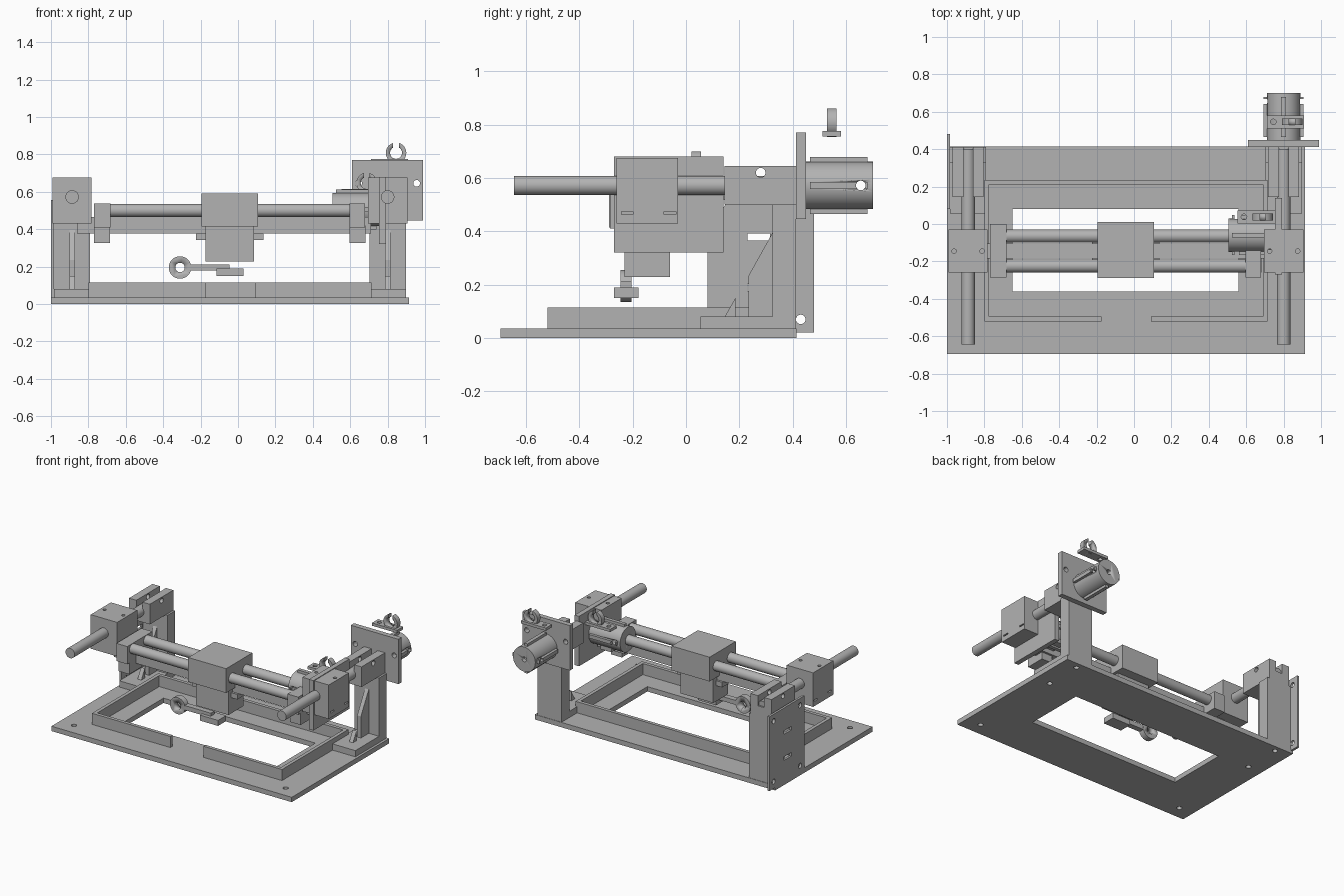
import bpy, bmesh, math
from mathutils import Matrix, Vector

cube = bpy.data.objects.get("Cube")
if cube:
    bpy.data.objects.remove(cube, do_unlink=True)

grey = bpy.data.materials.new("plain_grey")
grey.use_nodes = True
grey.diffuse_color = (0.45, 0.45, 0.45, 1)
grey.node_tree.nodes["Principled BSDF"].inputs["Base Color"].default_value = grey.diffuse_color


def finish(name, bm):
    mesh = bpy.data.meshes.new(name)
    bmesh.ops.recalc_face_normals(bm, faces=bm.faces)
    bm.to_mesh(mesh)
    bm.free()
    mesh.materials.append(grey)
    obj = bpy.data.objects.new(name, mesh)
    bpy.context.collection.objects.link(obj)
    return obj


def box(name, x, y, z):
    bm = bmesh.new()
    bmesh.ops.create_cube(bm, size=1)
    for v in bm.verts:
        v.co = [(r[0] + r[1]) / 2 + c * (r[1] - r[0]) for r, c in zip((x, y, z), v.co)]
    return finish(name, bm)


def rod(name, axis, centre, radius, length, sides=32):
    bm = bmesh.new()
    turn = {"x": Matrix.Rotation(math.pi / 2, 4, "Y"),
            "y": Matrix.Rotation(math.pi / 2, 4, "X"), "z": Matrix()}[axis]
    bmesh.ops.create_cone(bm, cap_ends=True, segments=sides, radius1=radius, radius2=radius,
                          depth=length, matrix=Matrix.Translation(centre) @ turn)
    obj = finish(name, bm)
    bpy.ops.object.select_all(action="DESELECT")
    obj.select_set(True)
    bpy.context.view_layer.objects.active = obj
    bpy.ops.object.shade_smooth_by_angle(angle=math.radians(35))
    return obj


def prism(name, points, shift):
    """Extrude a closed outline of 3D points."""
    bm = bmesh.new()
    face = bm.faces.new([bm.verts.new(p) for p in points])
    new = bmesh.ops.extrude_face_region(bm, geom=[face])["geom"]
    bmesh.ops.translate(bm, vec=shift, verts=[g for g in new if isinstance(g, bmesh.types.BMVert)])
    return finish(name, bm)


def cut(obj, *cutters):
    for c in cutters:
        mod = obj.modifiers.new("cut", "BOOLEAN")
        mod.operation, mod.solver, mod.object = "DIFFERENCE", "EXACT", c
        bpy.context.view_layer.objects.active = obj
        bpy.ops.object.modifier_apply(modifier=mod.name)
        bpy.data.objects.remove(c, do_unlink=True)


def ring(name, x, y, z, outer, inner, depth, gap=0.0):
    """Flat ring facing the front, with an optional gap at the top."""
    obj = rod(name, "y", (x, y, z), outer, depth)
    cut(obj, rod("bore", "y", (x, y, z), inner, depth * 2))
    if gap:
        cut(obj, box("gap", (x - gap, x + gap), (y - depth, y + depth), (z, z + outer * 2)))
    return obj


LEFT, RIGHT = -0.887, 0.80      # x of the two long rods
ROD_Z, CROSS_Z = 0.572, 0.50
HOLE = 0.018

# Base with window and screw holes
base = box("base_plate", (-1, 0.915), (-0.695, 0.415), (0, 0.035))
cut(base, box("window", (-0.65, 0.56), (-0.36, 0.08), (-0.1, 0.1)))
for x in (LEFT, RIGHT):
    for y in (-0.6, 0.1, 0.37):
        cut(base, rod("hole", "z", (x, y, 0), HOLE, 0.2, 16))

# Low tray wall with a gap in the front
wall = box("tray_wall", (-0.8, 0.715), (-0.52, 0.235), (0.035, 0.115))
cut(wall, box("inside", (-0.775, 0.69), (-0.495, 0.21), (0, 0.2)),
    box("opening", (-0.175, 0.09), (-0.6, -0.4), (0, 0.2)))

# Uprights, rod clamps, long rods and sliding blocks
for side, x in (("right", LEFT), ("left", RIGHT)):
    w = (x - 0.097, x + 0.097)
    box(side + "_post", w, (0.325, 0.412), (0.035, 0.5))
    box(side + "_foot", w, (0.055, 0.325), (0.035, 0.08))
    prism(side + "_gusset", [(x - 0.015, y, z) for y, z in
          ((0.33, 0.08), (0.235, 0.08), (0.235, 0.235), (0.33, 0.405))], (0.03, 0, 0))
    prism(side + "_small_gusset", [(x - 0.015, y, z) for y, z in
          ((0.145, 0.08), (0.185, 0.08), (0.185, 0.15))], (0.03, 0, 0))
    clamp = box(side + "_clamp", (x - 0.083, x + 0.083), (0.145, 0.412), (0.5, 0.645))
    cut(clamp, box("slit", (x - 0.025, x + 0.025), (0, 1), (ROD_Z, 1)),
        rod("hole", "x", (x, 0.28, 0.62), HOLE, 0.4, 16))
    rod(side + "_long_rod", "y", (x, -0.1225, ROD_Z), 0.036, 1.045)
    block = box(side + "_slider", (x - 0.105, x + 0.105), (-0.26, -0.03), (0.43, 0.675))
    for dx in (-0.075, 0.075):
        cut(block, rod("hole", "z", (x + dx, -0.145, 0.65), 0.012, 0.2, 16))
    for y in (-0.22, -0.06):
        cut(block, box("nut_slot", (x - 0.2, x + 0.2), (y - 0.022, y + 0.022), (0.464, 0.474)))

# Side plate with corner holes and two slots
plate = box("side_plate", (-1, -0.984), (0.08, 0.48), (0.02, 0.555))
for y in (0.13, 0.43):
    for z in (0.07, 0.505):
        cut(plate, rod("hole", "x", (-1, y, z), HOLE, 0.2, 16))
for z in (0.19, 0.378):
    cut(plate, box("slot", (-1.1, -0.9), (0.23, 0.315), (z - 0.013, z + 0.013)))


# Motors: body, four ribs, a cross hole and a shaft bore
def motor(name, axis, cx, cy, cz, direction):
    other = "x" if axis == "y" else "y"
    o = Vector((cx, cy, cz))
    along = Vector((0, direction, 0)) if axis == "y" else Vector((direction, 0, 0))
    body = rod(name + "_body", axis, o + along * 0.125, 0.089, 0.25, 48)
    cross = o + along * 0.205
    cut(body, rod("hole", other, cross, HOLE, 0.5, 16),
        rod("bore", axis, o + along * 0.25, HOLE, 0.1, 16))

    def span(i, half):
        ends = o + along * 0.015, o + along * 0.23
        if along[i]:
            return sorted((ends[0][i], ends[1][i]))
        return (o[i] - half, o[i] + half)
    for label, side, up in (("side", 0.107, 0.013), ("top", 0.013, 0.107)):
        rib = box(f"{name}_{label}_ribs", span(0, side), span(1, side), span(2, up))
        cut(rib, rod("core", axis, o + along * 0.125, 0.086, 0.4, 48))
        if label == "side":
            cut(rib, rod("hole", other, cross, HOLE, 0.5, 16))


motor("rear_motor", "y", RIGHT, 0.45, ROD_Z, 1)
motor("cross_motor", "x", 0.755, -0.06, CROSS_Z + 0.005, -1)

# Motor mounting plates
rear = box("rear_motor_plate", (0.61, 0.99), (0.413, 0.45), (0.447, 0.77))
for x in (0.645, 0.955):
    cut(rear, rod("hole", "y", (x, 0.43, 0.645), HOLE, 0.2, 16))
box("cross_motor_plate", (0.755, 0.79), (-0.27, 0.14), (0.32, 0.68))


# Open cable clips on small strips
def clip(name, x, y, z):
    strip = box(name + "_strip", (x - 0.1, x + 0.1), (y - 0.035, y + 0.035), (z, z + 0.02))
    cut(strip, rod("hole", "z", (x - 0.065, y, z), 0.015, 0.2, 16))
    for dx in (0, 0.065):
        cut(strip, box("slot", (x + dx - 0.014, x + dx + 0.014), (y - 0.014, y + 0.014),
                       (z + 0.01, z + 0.1)))
    ring(name + "_ring", x + 0.035, y, z + 0.052, 0.055, 0.032, 0.036, 0.015)


clip("rear_clip", 0.81, 0.546, 0.756)
clip("cross_clip", 0.653, 0.038, 0.595)

# Cross rods, rail and end blocks
rod("rear_cross_rod", "x", (0.03, -0.065, CROSS_Z), 0.035, 1.45)
rod("front_cross_rod", "x", (-0.04, -0.225, CROSS_Z), 0.035, 1.3)
box("cross_rail", (-0.86, 0.71), (-0.185, -0.105), (0.378, 0.465))
box("right_end_block", (-0.77, -0.683), (-0.285, 0), (0.41, 0.537))
box("left_end_block", (0.595, 0.68), (-0.285, 0), (0.41, 0.537))
for side, x in (("right", -0.77), ("left", 0.595)):
    box(side + "_end_leg", (x, x + 0.086), (-0.26, -0.12), (0.327, 0.42))

# Middle carriage
box("carriage", (-0.195, 0.107), (-0.288, 0.01), (0.415, 0.59))
box("carriage_lower_block", (-0.175, 0.085), (-0.23, -0.06), (0.228, 0.42))
box("carriage_wing", (-0.225, 0.135), (-0.2, -0.09), (0.342, 0.378))

# Tool holder below the carriage
ring("tool_ring", -0.31, -0.225, 0.195, 0.06, 0.025, 0.042)
box("tool_arm", (-0.255, -0.045), (-0.245, -0.205), (0.18, 0.212))
box("tool_pad", (-0.115, 0.03), (-0.27, -0.178), (0.15, 0.19))
